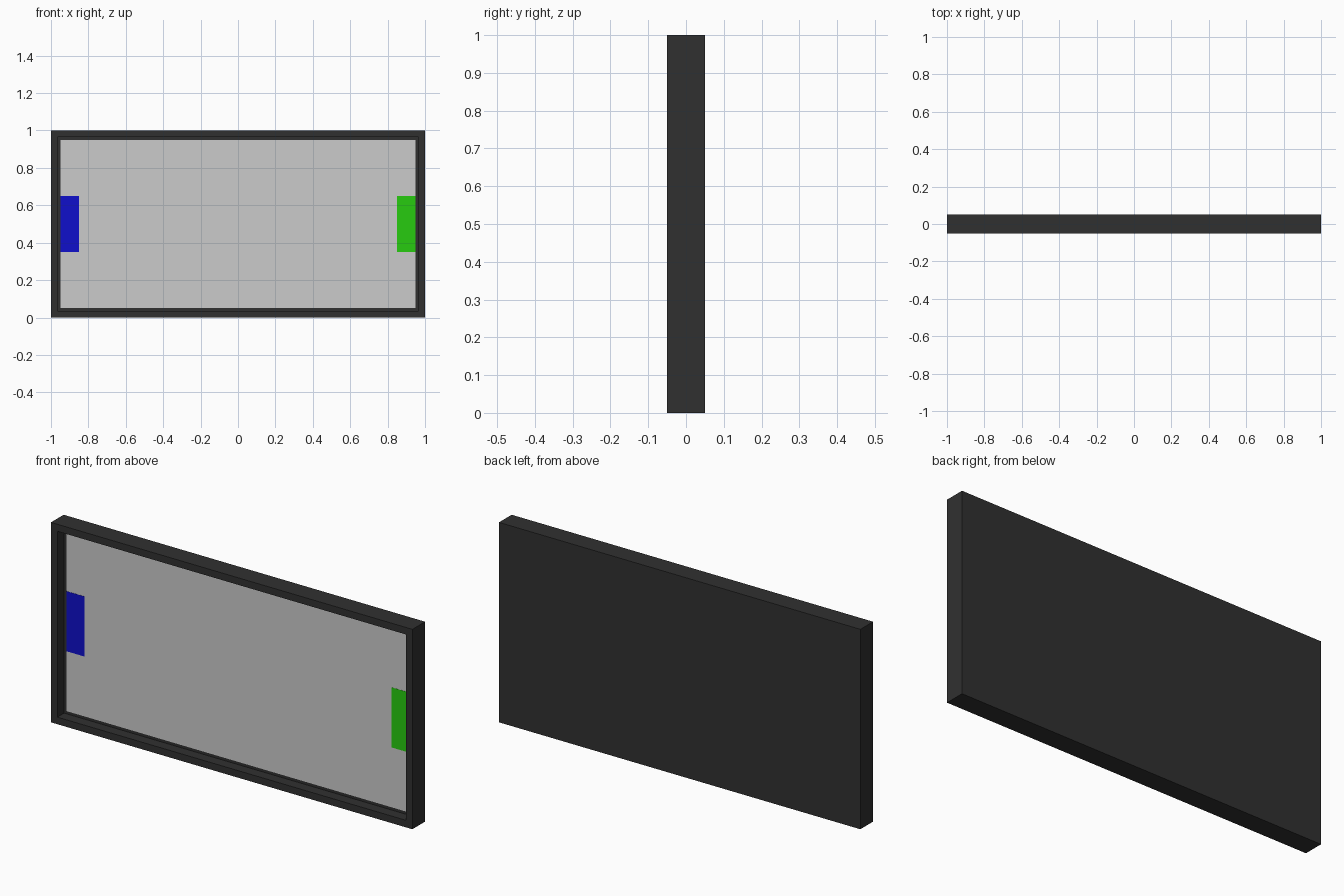
import bpy, bmesh
from mathutils import Matrix

if "Cube" in bpy.data.objects:
    bpy.data.objects.remove(bpy.data.objects["Cube"])


def material(name, rgb):
    m = bpy.data.materials.new(name)
    m.diffuse_color = (*rgb, 1)
    m.use_nodes = True
    m.node_tree.nodes["Principled BSDF"].inputs["Base Color"].default_value = m.diffuse_color
    return m


def add_object(name, bm, mat=None):
    mesh = bpy.data.meshes.new(name)
    bm.to_mesh(mesh)
    bm.free()
    if mat:
        mesh.materials.append(mat)
    obj = bpy.data.objects.new(name, mesh)
    bpy.context.collection.objects.link(obj)
    return obj


def box(x0, x1, y0, y1, z0, z1):
    bm = bmesh.new()
    size = (x1 - x0, y1 - y0, z1 - z0)
    centre = ((x0 + x1) / 2, (y0 + y1) / 2, (z0 + z1) / 2)
    bmesh.ops.create_cube(bm, size=1, matrix=Matrix.Translation(centre) @ Matrix.Diagonal((*size, 1)))
    return bm


dark = material("dark", (0.03, 0.03, 0.03))
blue = material("blue", (0.005, 0.005, 0.6))
green = material("green", (0.02, 0.6, 0.005))

BORDER, RECESS = 0.05, 0.05

# Frame: solid slab with the front face inset and pushed back into a tray
bm = box(-1, 1, -0.05, 0.05, 0, 1)
bm.normal_update()
front = min(bm.faces, key=lambda f: f.normal.y)
bmesh.ops.inset_region(bm, faces=[front], thickness=BORDER)
tray = bmesh.ops.extrude_face_region(bm, geom=[front])
bmesh.ops.translate(bm, vec=(0, RECESS + 0.003, 0),
                    verts=[v for v in tray["geom"] if isinstance(v, bmesh.types.BMVert)])
bmesh.ops.delete(bm, geom=[front], context='FACES_ONLY') if front.is_valid else None
bmesh.ops.recalc_face_normals(bm, faces=bm.faces)
add_object("frame", bm, dark)

# Grey playing surface on the tray floor
add_object("playing_surface", box(-0.95, 0.95, 0.001, 0.003, 0.05, 0.95))

# Coloured end zones, a hair in front of the surface
add_object("left_zone", box(-0.95, -0.85, 0, 0.001, 0.35, 0.65), blue)
add_object("right_zone", box(0.85, 0.95, 0, 0.001, 0.35, 0.65), green)
